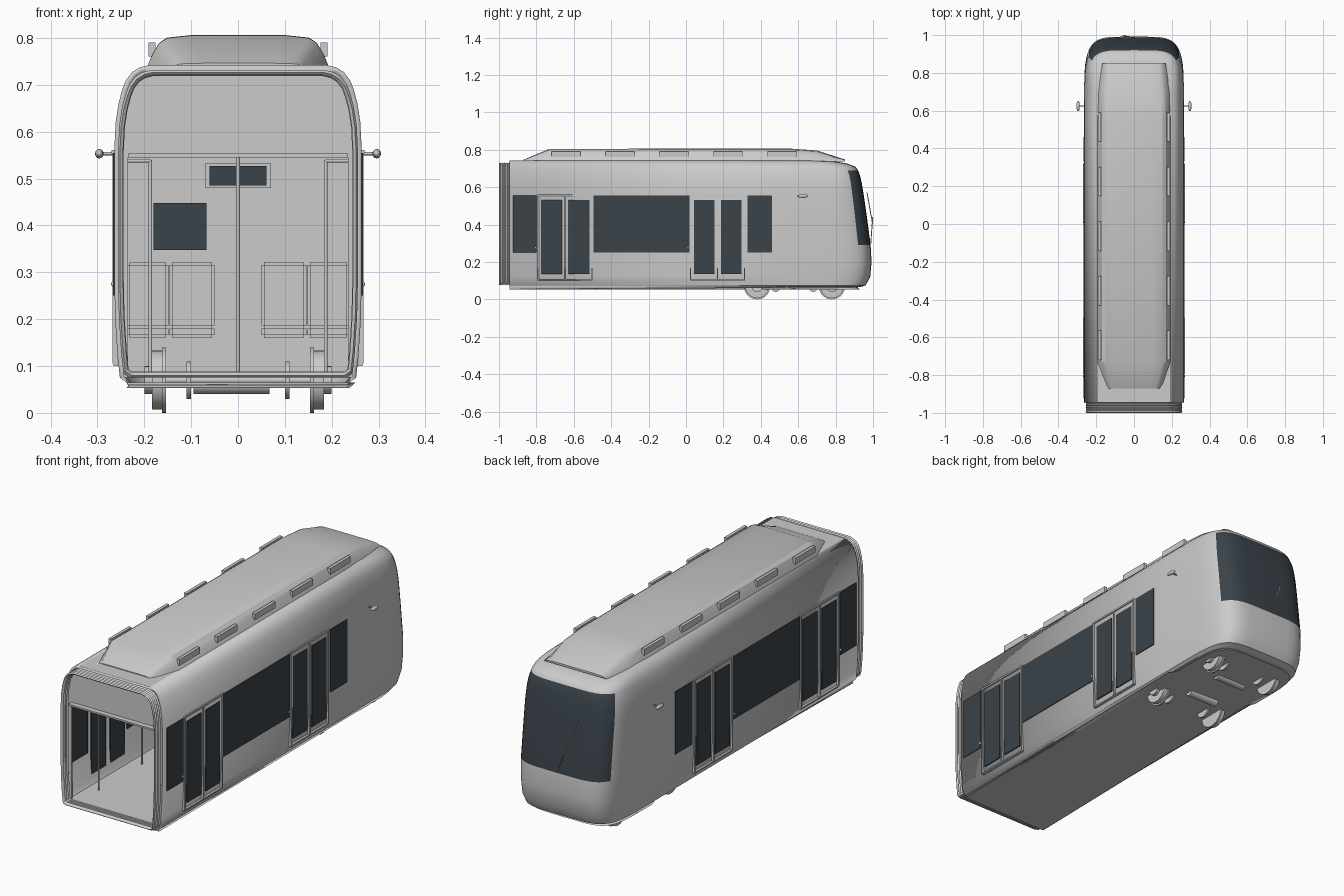
import bpy, bmesh, math
from mathutils import Matrix, Vector

cube = bpy.data.objects.get("Cube")
if cube:
    bpy.data.objects.remove(cube)


def material(name, r, g, b):
    m = bpy.data.materials.new(name)
    m.use_nodes = True
    m.diffuse_color = (r, g, b, 1)
    m.node_tree.nodes["Principled BSDF"].inputs["Base Color"].default_value = (r, g, b, 1)
    return m


GREY = material("light grey paint", 0.6, 0.6, 0.6)
GLASS = material("dark glass", 0.042, 0.056, 0.068)


def finish(name, bm, mats=(GREY,), smooth=None, thick=0):
    bmesh.ops.recalc_face_normals(bm, faces=bm.faces)
    mesh = bpy.data.meshes.new(name)
    bm.to_mesh(mesh)
    bm.free()
    ob = bpy.data.objects.new(name, mesh)
    bpy.context.collection.objects.link(ob)
    for m in mats:
        mesh.materials.append(m)
    if smooth:
        bpy.ops.object.select_all(action="DESELECT")
        ob.select_set(True)
        bpy.context.view_layer.objects.active = ob
        bpy.ops.object.shade_smooth_by_angle(angle=math.radians(smooth))
    if thick:
        mod = ob.modifiers.new("shell", "SOLIDIFY")
        mod.thickness = thick
        mod.offset = -1
    return ob


def box(name, x, y, z, mat=GREY, bevel=0):
    bm = bmesh.new()
    bmesh.ops.create_cube(bm, size=1)
    for v in bm.verts:
        v.co = [lo + (c + 0.5) * (hi - lo) for c, (lo, hi) in zip(v.co, (x, y, z))]
    if bevel:
        bmesh.ops.bevel(bm, geom=bm.edges[:], offset=bevel, segments=2, affect="EDGES")
    return finish(name, bm, (mat,))


def rod(name, a, b, r, sides=12):
    a, b = Vector(a), Vector(b)
    turn = (b - a).to_track_quat("Z", "Y").to_matrix().to_4x4()
    bm = bmesh.new()
    bmesh.ops.create_cone(bm, cap_ends=True, segments=sides, radius1=r, radius2=r,
                          depth=(b - a).length, matrix=Matrix.Translation((a + b) / 2) @ turn)
    return finish(name, bm, smooth=40)


def ball(name, centre, size):
    bm = bmesh.new()
    bmesh.ops.create_uvsphere(bm, u_segments=16, v_segments=10, radius=1,
                              matrix=Matrix.Translation(centre) @ Matrix.Diagonal((*size, 1)))
    return finish(name, bm, smooth=60)


def loft(bm, rows, closed=False):
    rows = [[bm.verts.new(p) for p in row] for row in rows]
    n = len(rows[0])
    faces = [[bm.faces.new((a[i], a[(i + 1) % n], b[(i + 1) % n], b[i]))
              for i in range(n if closed else n - 1)] for a, b in zip(rows, rows[1:])]
    return rows, faces


# Body: horizontal slices of (height, half width, nose reach)
LEVELS = [(.065, .238, .93), (.075, .252, .96), (.12, .257, .985), (.2, .262, .992),
          (.29, .264, .987), (.45, .264, .966), (.56, .264, .95), (.62, .261, .94),
          (.66, .255, .931), (.69, .247, .92), (.71, .239, .905), (.727, .226, .86),
          (.737, .21, .80), (.742, .19, .70)]
NOSE, STEPS, START = .6, 14, 6
rows = []
for z, w, reach in LEVELS:
    half = [(w, -.945, z), (w, .55, z)]
    for i in range(STEPS):
        t = i / STEPS * math.pi / 2
        half.append((w * math.cos(t) ** .4, NOSE + (reach - NOSE) * math.sin(t) ** .4, z))
    rows.append(half + [(0, reach, z)] + [(-x, y, h) for x, y, h in reversed(half)])
bm = bmesh.new()
rings, bands = loft(bm, rows)
caps = [bm.faces.new(rings[0]), bm.faces.new(rings[-1])]
for band, (z, _, _) in zip(bands, LEVELS):
    for i, f in enumerate(band):
        # Windscreen wraps around the nose between two heights
        if .28 < z < .68 and START + 2 <= i < len(band) - START - 2:
            f.material_index = 1
bmesh.ops.inset_individual(bm, faces=caps, thickness=.006)
finish("body_shell", bm, (GREY, GLASS), 35, .012)


def section(k, y):
    """Closed cross-section of the body, scaled about its middle."""
    side = [(w * k, y, .4 + (z - .4) * k) for z, w, _ in LEVELS]
    return side + [(-x, b, z) for x, b, z in reversed(side)]


# Folding gangway at the open end
bm = bmesh.new()
folds = 10
loft(bm, [section(.97 if i % 2 else .955, -1 + i * .06 / folds) for i in range(folds + 1)], True)
finish("gangway_bellows", bm, thick=.008)

# End wall with a wide opening, and its lintel
bm = bmesh.new()
outer = section(.965, -.94)
opening = [(max(-.235, min(.235, x)), y, max(.085, min(.548, z))) for x, y, z in outer]
loft(bm, [outer, opening], True)
finish("end_wall", bm, thick=.008)
box("end_lintel", (-.235, .235), (-.965, -.935), (.545, .553))

# Interior floor, cab bulkhead and its fittings
box("cabin_floor", (-.244, .244), (-.99, .5), (.076, .086))
bm = bmesh.new()
bm.faces.new([bm.verts.new(p) for p in section(.955, .5)])
finish("cab_bulkhead", bm, thick=.008)
box("display_frame", (-.07, .07), (.484, .49), (.48, .532))
for s in (-1, 1):
    box("display_screen", sorted((s * .004, s * .061)), (.48, .485), (.485, .527), GLASS)
box("bulkhead_window", (-.18, -.067), (.484, .49), (.347, .448), GLASS)
rod("centre_pole", (0, .17, .08), (0, .17, .73), .004)

# Roof equipment fairing
bm = bmesh.new()
shape = [(1, 0), (.95, .35), (.87, .75), (.78, .92), (.52, 1)]
stations = [(-.87, .145, .746), (-.73, .194, .805), (.56, .194, .806), (.7, .188, .796), (.85, .168, .748)]
rows = []
for y, w, top in stations:
    half = [(w * a, y, .738 + (top - .738) * b) for a, b in shape]
    rows.append(half + [(-x, b, z) for x, b, z in reversed(half)])
rings, _ = loft(bm, rows, True)
bm.faces.new(rings[0])
bm.faces.new(rings[-1])
finish("roof_fairing", bm, smooth=25)

PANES = [(-.925, -.8), (-.495, .02), (.33, .46)]
DOORS = [-.79, .025]
for s in (-1, 1):
    def at(a, b):
        return sorted((s * a, s * b))

    def pane(name, y, z):
        box(name, at(.261, .2665), y, z, GLASS)
        box(name + "_inside", at(.246, .253), y, z, GLASS)

    # Side windows
    for y in PANES:
        pane("side_window", y, (.25, .555))
    # Double doors with glazing, frame strips and a handle
    for y in DOORS:
        for off in (.018, .163):
            pane("door_glass", (y + off, y + off + .11), (.135, .53))
        for off in (0, .144, .288):
            box("door_strip", at(.257, .268), (y + off - .003, y + off + .003), (.105, .555))
        box("door_top_rail", at(.258, .27), (y - .005, y + .295), (.553, .561))
        box("door_sill", at(.25, .266), (y, y + .29), (.1, .106))
        ball("door_button", (s * .266, y - .014, .275), (.005, .006, .006))
        for py in (y - .01, y + .32):
            rod("grab_pole", (s * .187, py, .08), (s * .187, py, .54), .004)
            rod("pole_bracket", (s * .187, py, .538), (s * .255, py, .538), .004)
    # Roof vents standing just off the fairing
    for i in range(5):
        y = -.72 + i * .289
        box("roof_vent", at(.176, .191), (y, y + .155), (.76, .79))
    # Wing mirror
    rod("mirror_arm", (s * .255, .625, .553), (s * .296, .625, .553), .0035)
    ball("mirror", (s * .296, .625, .553), (.009, .028, .01))
    # Passenger seats
    for a, b in ((.05, .146), (.148, .238)):
        box("seat_cushion", at(a, b), (.36, .47), (.16, .186), bevel=.006)
        box("seat_back", at(a, b), (.455, .48), (.18, .322), bevel=.006)
    # Wheels with flange, hub and brake disc
    for y in (.38, .78):
        rod("wheel_tread", (s * .158, y, .07), (s * .184, y, .07), .063, 32)
        rod("wheel_flange", (s * .154, y, .07), (s * .162, y, .07), .07, 32)
        rod("wheel_hub", (s * .184, y, .07), (s * .2, y, .07), .03, 20)
        rod("brake_disc", (s * .1, y, .07), (s * .11, y, .07), .04, 24)

# Bogie axles and motors
for y in (.38, .78):
    rod("axle", (-.16, y, .07), (.16, y, .07), .009)
for y in (.48, .68):
    rod("motor", (-.095, y, .062), (.067, y, .062), .022, 20)

# Windscreen wiper
rod("wiper_arm", (0, .988, .3), (-.06, .998, .44), .0025, 6)
rod("wiper_blade", (-.045, .998, .4), (-.1, .968, .57), .0025, 6)
